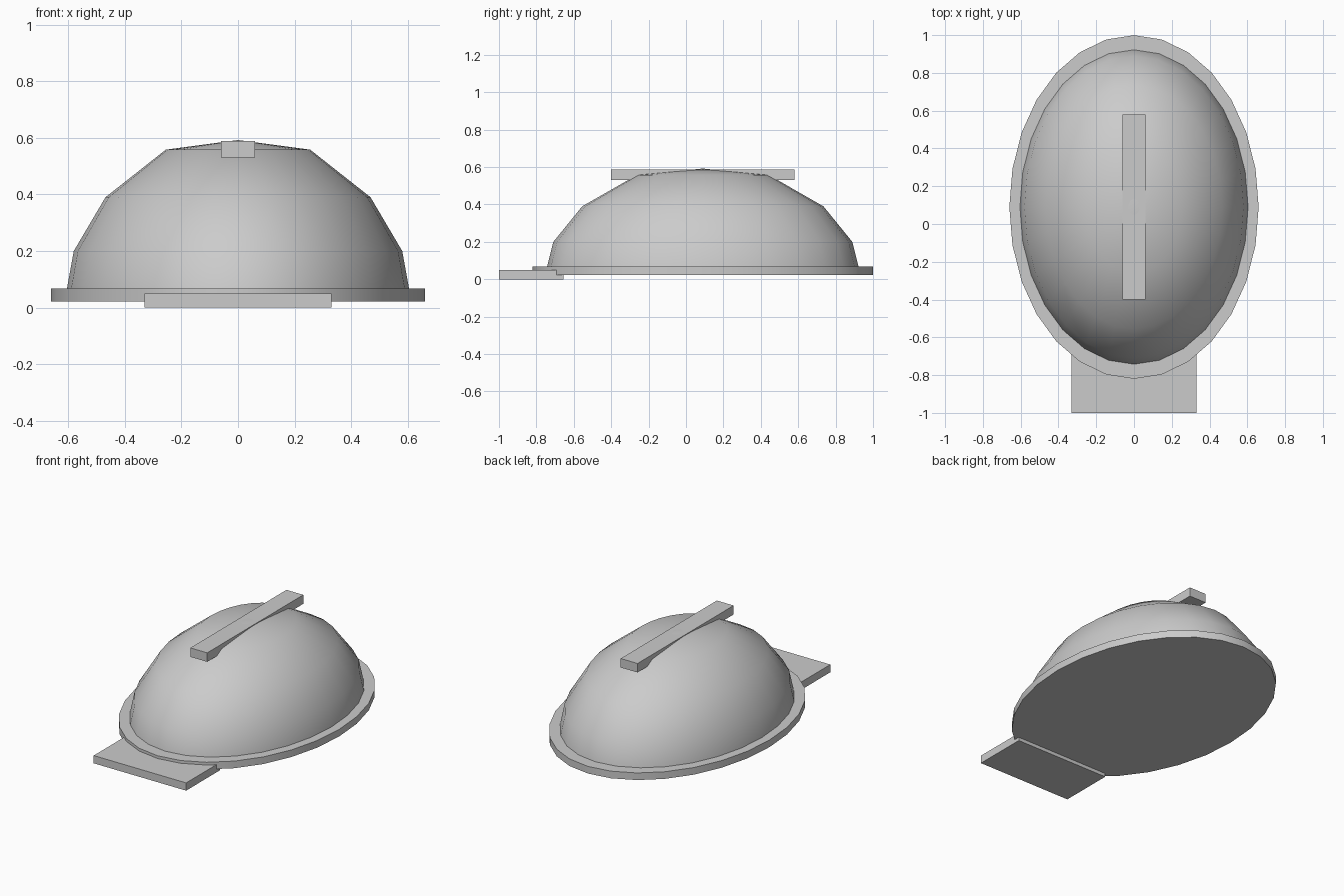
import bpy, bmesh, math

cube = bpy.data.objects.get("Cube")
if cube:
    bpy.data.objects.remove(cube, do_unlink=True)

SIDES, CENTRE_Y, STRETCH = 28, 0.09, 1.378

grey = bpy.data.materials.new("plain grey")
grey.use_nodes = True
COLOUR = (0.6, 0.6, 0.6, 1)
grey.diffuse_color = COLOUR
grey.node_tree.nodes["Principled BSDF"].inputs["Base Color"].default_value = COLOUR


def finish(name, bm, angle=None):
    """Turn a bmesh into a named grey object, smoothed up to an angle."""
    bmesh.ops.recalc_face_normals(bm, faces=bm.faces)
    mesh = bpy.data.meshes.new(name)
    bm.to_mesh(mesh)
    bm.free()
    mesh.materials.append(grey)
    obj = bpy.data.objects.new(name, mesh)
    bpy.context.collection.objects.link(obj)
    if angle:
        bpy.ops.object.select_all(action='DESELECT')
        obj.select_set(True)
        bpy.context.view_layer.objects.active = obj
        bpy.ops.object.shade_smooth_by_angle(angle=math.radians(angle))
    return obj


def oval_stack(name, profile, angle, pole=None):
    """Skin stacked oval rings of (radius, z), closed by caps or a pole."""
    bm = bmesh.new()
    rings = []
    for radius, z in profile:
        turns = [2 * math.pi * i / SIDES for i in range(SIDES)]
        rings.append([bm.verts.new((radius * math.sin(t),
                                    CENTRE_Y + radius * STRETCH * math.cos(t), z))
                      for t in turns])
    for low, high in zip(rings, rings[1:]):
        for i in range(SIDES):
            j = (i + 1) % SIDES
            bm.faces.new((low[i], low[j], high[j], high[i]))
    bm.faces.new(rings[0])
    if pole is None:
        bm.faces.new(rings[-1])
    else:
        tip = bm.verts.new((0, CENTRE_Y, pole))
        for i in range(SIDES):
            bm.faces.new((rings[-1][i], rings[-1][(i + 1) % SIDES], tip))
    return finish(name, bm, angle)


def box(name, x, y, z):
    """Block spanning the given ranges."""
    bm = bmesh.new()
    bmesh.ops.create_cube(bm, size=1)
    for v in bm.verts:
        for axis, (lo, hi) in enumerate((x, y, z)):
            v.co[axis] = hi if v.co[axis] > 0 else lo
    return finish(name, bm)


# Flat oval rim and the smooth dome on it
oval_stack("base_rim", [(0.66, 0.022), (0.66, 0.068)], 30)
oval_stack("dome", [(0.607, 0.045), (0.604, 0.068), (0.58, 0.2),
                    (0.468, 0.39), (0.255, 0.558)], 60, pole=0.592)

# Long bar across the top and the front tab
box("top_bar", (-0.06, 0.06), (-0.4, 0.58), (0.53, 0.588))
box("front_tab", (-0.33, 0.33), (-1, -0.655), (0, 0.05))
